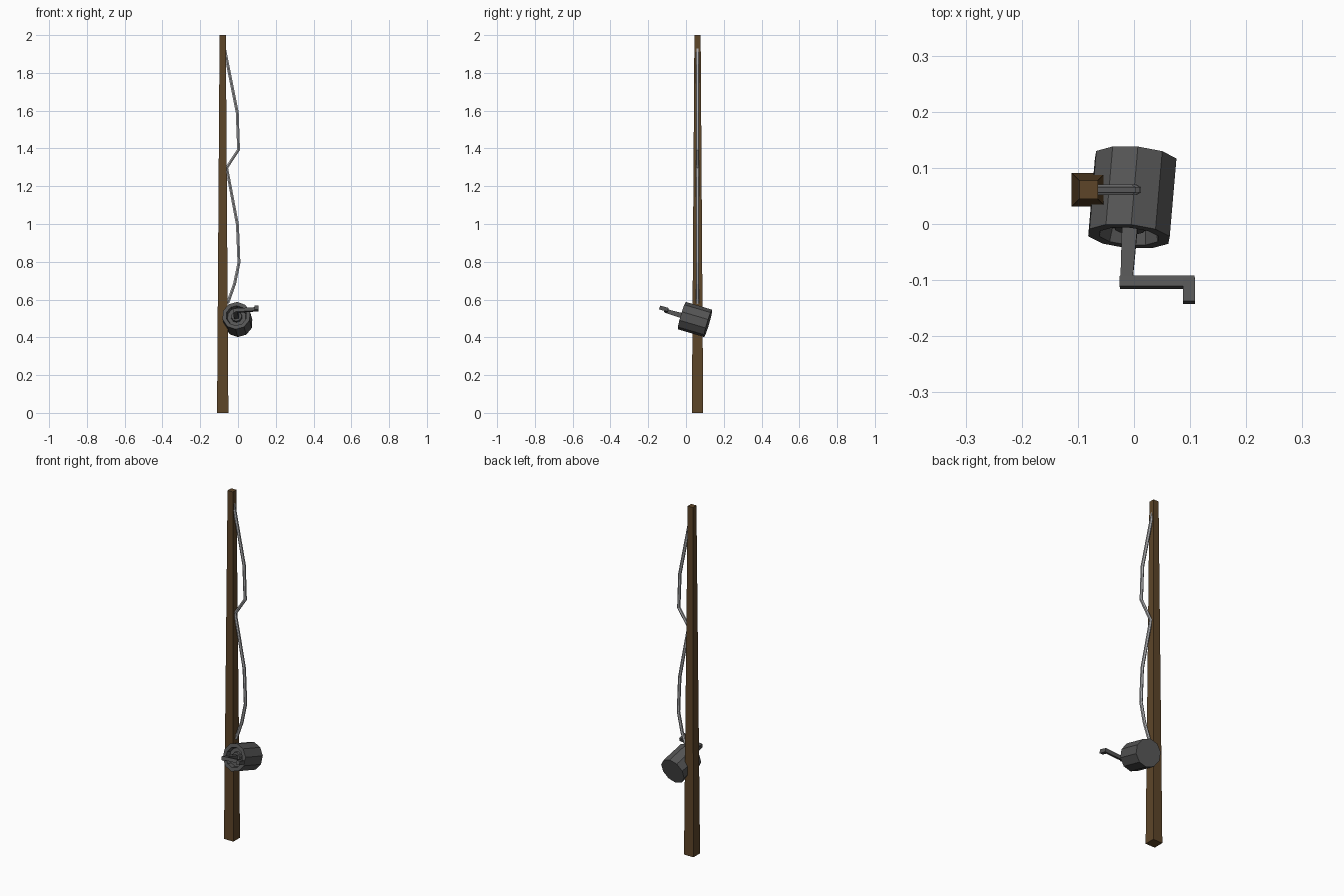
import bpy, bmesh, math
from mathutils import Vector, Matrix

if "Cube" in bpy.data.objects:
    bpy.data.objects.remove(bpy.data.objects["Cube"])


def material(name, rgb):
    m = bpy.data.materials.new(name)
    m.diffuse_color = (*rgb, 1)
    m.use_nodes = True
    m.node_tree.nodes["Principled BSDF"].inputs["Base Color"].default_value = m.diffuse_color
    return m


wood = material("wood", (0.11, 0.06, 0.022))
iron = material("dark_iron", (0.09, 0.09, 0.09))
cord = material("cord", (0.42, 0.42, 0.43))


def add_object(name, bm, mat):
    bmesh.ops.recalc_face_normals(bm, faces=bm.faces[:])
    mesh = bpy.data.meshes.new(name)
    bm.to_mesh(mesh)
    bm.free()
    mesh.materials.append(mat)
    ob = bpy.data.objects.new(name, mesh)
    bpy.context.collection.objects.link(ob)
    return ob


def tapered_bar(name, a, b, half_a, half_b, mat):
    """Square bar from a to b with the given half widths."""
    a, b = Vector(a), Vector(b)
    d = (b - a).normalized()
    side = Vector((1, 0, 0)) if abs(d.x) < 0.7 else Vector((0, 0.956, -0.292))
    side = (side - d * side.dot(d)).normalized()
    up = d.cross(side)
    bm = bmesh.new()
    rings = []
    for p, h in ((a, half_a), (b, half_b)):
        rings.append([bm.verts.new(p + side * (h * i) + up * (h * j))
                      for i, j in ((-1, -1), (1, -1), (1, 1), (-1, 1))])
    r0, r1 = rings
    bm.faces.new(r0)
    bm.faces.new(r1)
    for i in range(4):
        j = (i + 1) % 4
        bm.faces.new((r0[i], r0[j], r1[j], r1[i]))
    return add_object(name, bm, mat)


# Tapered square rod
tapered_bar("rod", (-0.081, 0.061, 0), (-0.081, 0.061, 2), 0.03, 0.0165, wood)

# Ten-sided reel drum with a recessed front, swept profile of (radius, depth)
front = Vector((-0.009, -0.022, 0.515))
back = Vector((0.003, 0.117, 0.474))
axis = (back - front).normalized()
u = Vector((1, 0, 0))
u = (u - axis * u.dot(axis)).normalized()
v = u.cross(axis)
length = (back - front).length
profile = [(0.0755, length), (0.0755, 0), (0.055, 0), (0.05, 0.025),
           (0.03, 0.025), (0.027, 0.012)]
SIDES = 10
bm = bmesh.new()
rings = []
for r, depth in profile:
    ring = []
    for k in range(SIDES):
        t = math.tau * k / SIDES + math.radians(15)
        ring.append(bm.verts.new(front + axis * depth + (u * math.cos(t) + v * math.sin(t)) * r))
    rings.append(ring)
for r0, r1 in zip(rings, rings[1:]):
    for i in range(SIDES):
        j = (i + 1) % SIDES
        bm.faces.new((r0[i], r0[j], r1[j], r1[i]))
bm.faces.new(rings[0])
bm.faces.new(rings[-1])
add_object("reel_drum", bm, iron)

# Crank: shaft, arm and handle
tapered_bar("crank_shaft", front + axis * 0.02, (-0.014, -0.111, 0.541), 0.014, 0.0105, iron)
tapered_bar("crank_arm", (-0.025, -0.104, 0.541), (0.108, -0.104, 0.549), 0.0095, 0.0095, iron)
tapered_bar("crank_handle", (0.098, -0.100, 0.547), (0.098, -0.14, 0.558), 0.0105, 0.0105, iron)

# Slack line hanging in two loops beside the rod
points = [(-0.055, 0.58), (-0.018, 0.684), (0.005, 0.795), (-0.003, 0.996),
          (-0.06, 1.298), (0.003, 1.394), (-0.004, 1.59), (-0.075, 1.945)]
curve = bpy.data.curves.new("fishing_line", 'CURVE')
curve.dimensions = '3D'
curve.bevel_depth = 0.009
curve.bevel_resolution = 1
curve.use_fill_caps = True
spline = curve.splines.new('POLY')
spline.points.add(len(points) - 1)
for sp, (x, z) in zip(spline.points, points):
    sp.co = (x, 0.061, z, 1)
spline.use_smooth = False
curve.materials.append(cord)
line = bpy.data.objects.new("fishing_line", curve)
bpy.context.collection.objects.link(line)
